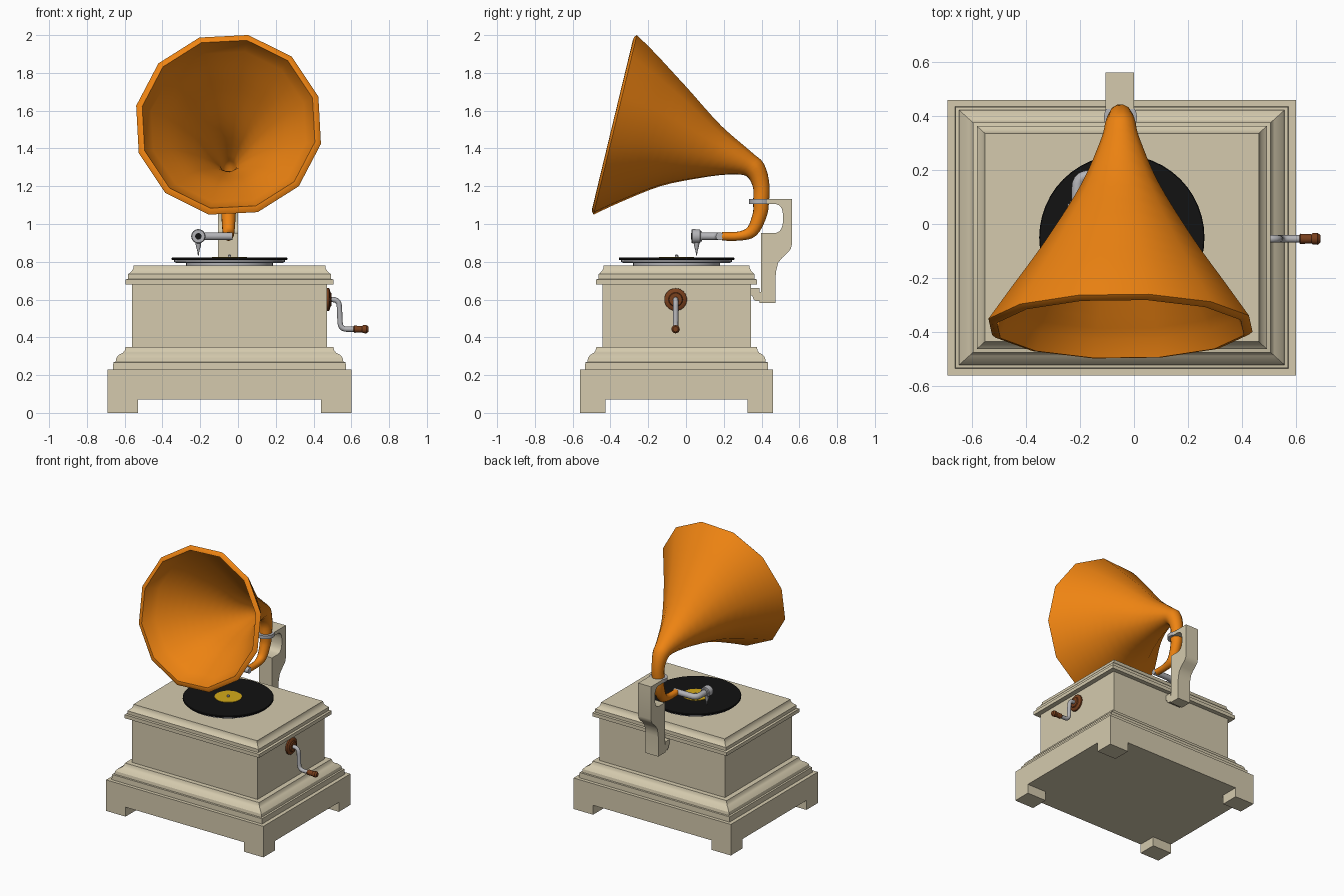
import bpy, bmesh, math
from mathutils import Vector as V

if "Cube" in bpy.data.objects:
    bpy.data.objects.remove(bpy.data.objects["Cube"])

CX, CY = -0.045, -0.05          # cabinet centre
HX = -0.05                      # plane of horn and bracket


def mat(name, r, g, b):
    m = bpy.data.materials.new(name)
    m.diffuse_color = (r, g, b, 1)
    m.use_nodes = True
    m.node_tree.nodes["Principled BSDF"].inputs["Base Color"].default_value = m.diffuse_color
    return m


TAN = mat("cream_wood", 0.66, 0.59, 0.42)
ORANGE = mat("orange_horn", 0.86, 0.23, 0.006)
BROWN = mat("brown_wood", 0.19, 0.05, 0.012)
BLACK = mat("black_vinyl", 0.006, 0.006, 0.006)
YELLOW = mat("yellow_label", 0.65, 0.4, 0.01)
STEEL = mat("steel", 0.45, 0.45, 0.47)


def finish(name, bm, m, angle=35):
    bmesh.ops.recalc_face_normals(bm, faces=bm.faces)
    me = bpy.data.meshes.new(name)
    bm.to_mesh(me)
    bm.free()
    me.materials.append(m)
    ob = bpy.data.objects.new(name, me)
    bpy.context.collection.objects.link(ob)
    bpy.ops.object.select_all(action='DESELECT')
    ob.select_set(True)
    bpy.context.view_layer.objects.active = ob
    bpy.ops.object.shade_smooth_by_angle(angle=math.radians(angle))
    return ob


def loft(name, rings, m, angle=35):
    """Skin a list of closed rings and cap both ends."""
    bm = bmesh.new()
    vs = [[bm.verts.new(p) for p in ring] for ring in rings]
    n = len(vs[0])
    for a, b in zip(vs, vs[1:]):
        for i in range(n):
            j = (i + 1) % n
            bm.faces.new((a[i], a[j], b[j], b[i]))
    bm.faces.new(vs[0])
    bm.faces.new(vs[-1])
    return finish(name, bm, m, angle)


def ring(p, d, side, r, n, rot=0.0):
    d, side = V(d).normalized(), V(side)
    up = d.cross(side)
    return [V(p) + r * (math.sin(rot + i * math.tau / n) * side +
                        math.cos(rot + i * math.tau / n) * up) for i in range(n)]


def turned(name, base, axis, profile, m, n=32):
    """Round part: profile of (distance along axis, radius)."""
    axis = V(axis)
    side = V((1, 0, 0)) if abs(axis.x) < 0.5 else V((0, 1, 0))
    return loft(name, [ring(V(base) + axis * t, axis, side, r, n) for t, r in profile], m)


def bent_tube(name, pts, side, r, bend, m, n=12):
    """Round tube along a flat path with rounded corners."""
    pts = [V(p) for p in pts]
    path = [pts[0]]
    for a, b, c in zip(pts, pts[1:], pts[2:]):
        s, e = b + (a - b).normalized() * bend, b + (c - b).normalized() * bend
        for k in range(6):
            t = k / 5
            path.append(s * (1 - t) ** 2 + b * 2 * t * (1 - t) + e * t * t)
    path.append(pts[-1])
    last = len(path) - 1
    return loft(name, [ring(p, path[min(i + 1, last)] - path[max(i - 1, 0)], side, r, n)
                       for i, p in enumerate(path)], m, 50)


def box(name, x0, x1, y0, y1, z0, z1, m):
    return loft(name, [[(x0, y0, z), (x1, y0, z), (x1, y1, z), (x0, y1, z)] for z in (z0, z1)], m)


# Cabinet: one moulding profile of (inset, height) run round a rectangle
cabinet = [(0, 0.07), (0, 0.23), (0.028, 0.23), (0.03, 0.268), (0.042, 0.27), (0.046, 0.292),
           (0.06, 0.308), (0.08, 0.318), (0.09, 0.33), (0.095, 0.348), (0.13, 0.35),
           (0.13, 0.68), (0.094, 0.68), (0.094, 0.706), (0.108, 0.71), (0.108, 0.734),
           (0.116, 0.74), (0.128, 0.752), (0.136, 0.766), (0.138, 0.78)]
rings = []
for i, z in cabinet:
    hx, hy = 0.645 - i, 0.51 - 0.9 * i
    rings.append([(CX + sx * hx, CY + sy * hy, z) for sx, sy in ((-1, -1), (1, -1), (1, 1), (-1, 1))])
loft("cabinet", rings, TAN, 28)

# Corner feet
for fx, nx in ((-0.69, "left"), (0.44, "right")):
    for fy, ny in ((-0.56, "front"), (0.325, "back")):
        box(f"foot_{ny}_{nx}", fx, fx + 0.16, fy, fy + 0.135, 0, 0.07, TAN)

# Turntable, record, label and spindle
at = (CX, CY, 0)
turned("platter_base", at, (0, 0, 1), [(0.775, 0.23), (0.795, 0.23)], STEEL, 48)
turned("platter", at, (0, 0, 1), [(0.793, 0.28), (0.8, 0.293), (0.81, 0.293)], STEEL, 48)
turned("record", at, (0, 0, 1), [(0.81, 0.303), (0.813, 0.306), (0.82, 0.306), (0.823, 0.303)], BLACK, 48)
turned("record_label", at, (0, 0, 1), [(0.82, 0.092), (0.826, 0.092)], YELLOW, 32)
turned("spindle", at, (0, 0, 1), [(0.82, 0.009), (0.834, 0.009), (0.838, 0.005)], STEEL, 12)

# Crank on the right side
cy, cz = -0.055, 0.6
turned("crank_plate", (0.465, cy, cz), (1, 0, 0),
       [(0, 0.06), (0.016, 0.06), (0.022, 0.052), (0.024, 0.038), (0.03, 0.034)], BROWN)
bent_tube("crank_rod", [(0.48, cy, cz), (0.535, cy, cz), (0.542, cy, 0.443), (0.63, cy, 0.443)],
          (0, 1, 0), 0.014, 0.035, STEEL)
turned("crank_handle", (0.612, cy, 0.443), (1, 0, 0),
       [(0, 0.015), (0.004, 0.019), (0.045, 0.017), (0.05, 0.021), (0.068, 0.022), (0.078, 0.014)], BROWN, 16)

# Rear bracket: side outline of (y, z) extruded across x
outline = [(0.325, 0.66), (0.39, 0.66), (0.39, 0.64), (0.398, 0.64), (0.398, 0.952), (0.475, 0.952),
           (0.495, 0.962), (0.508, 0.982), (0.514, 1.01), (0.514, 1.05), (0.508, 1.08), (0.495, 1.098),
           (0.475, 1.106), (0.425, 1.106), (0.425, 1.132), (0.56, 1.132), (0.56, 0.89), (0.555, 0.868),
           (0.54, 0.85), (0.508, 0.82), (0.488, 0.795), (0.478, 0.755), (0.475, 0.73), (0.475, 0.582),
           (0.39, 0.582), (0.39, 0.592), (0.37, 0.592), (0.358, 0.6), (0.35, 0.622), (0.325, 0.622)]
loft("rear_bracket", [[(x, y, z) for y, z in outline] for x in (-0.105, 0.0)], TAN)
turned("horn_clamp", (HX, 0.395, 1.107), (0, 0, 1), [(0, 0.062), (0.025, 0.062)], STEEL, 16)

# Horn: stations of (y, z, direction y, direction z, radius), smoothed along the path
stations = [(0.19, 0.935, 1, 0, 0.023), (0.28, 0.936, 1, 0.06, 0.024), (0.35, 0.962, 0.7, 0.7, 0.032),
            (0.391, 1.05, 0.1, 1, 0.038), (0.397, 1.115, 0.03, 1, 0.042), (0.398, 1.2, -0.1, 1, 0.044),
            (0.369, 1.284, -0.66, 0.75, 0.056), (0.306, 1.321, -0.81, 0.59, 0.072),
            (0.142, 1.382, -0.94, 0.33, 0.143), (-0.069, 1.464, -0.968, 0.25, 0.273),
            (-0.253, 1.507, -0.972, 0.236, 0.403), (-0.375, 1.525, -0.972, 0.235, 0.489)]
STEPS = 4


def catmull(a, b, c, d, t):
    return 0.5 * (2 * b + (c - a) * t + (2 * a - 5 * b + 4 * c - d) * t * t + (3 * b - a - 3 * c + d) * t ** 3)


outer = []
for i in range(len(stations) - 1):
    quad = [stations[max(0, min(len(stations) - 1, i + k))] for k in (-1, 0, 1, 2)]
    for s in range(STEPS):
        outer.append([catmull(*c, s / STEPS) for c in zip(*quad)])
outer.append(list(stations[-1]))
lip = [(-0.386, 1.528, -0.972, 0.235, 0.475), (-0.389, 1.528, -0.972, 0.235, 0.457)]
inner = [(y, z, dy, dz, r - 0.02) for y, z, dy, dz, r in reversed(outer[5 * STEPS:-2])]
loft("horn", [ring((HX, y, z), (0, dy, dz), (1, 0, 0), r / 0.978, 12, math.radians(12))
              for y, z, dy, dz, r in outer + lip + inner], ORANGE, 60)

# Tone arm, sound box and needle
az = 0.935
bent_tube("tone_arm", [(-0.028, 0.178, az), (-0.21, 0.178, az), (-0.21, 0.07, az)],
          (0, 0, 1), 0.021, 0.045, STEEL)
turned("sound_box", (-0.21, 0.085, az), (0, -1, 0),
       [(0, 0.026), (0.008, 0.028), (0.01, 0.036), (0.05, 0.038), (0.056, 0.034)], STEEL, 24)
turned("sound_box_centre", (-0.21, 0.04, az), (0, -1, 0), [(0, 0.017), (0.0135, 0.017)], BLACK, 16)
turned("needle", (-0.21, 0.056, 0.91), (0, 0, -1),
       [(0, 0.016), (0.028, 0.013), (0.05, 0.006), (0.078, 0.002)], STEEL, 12)
